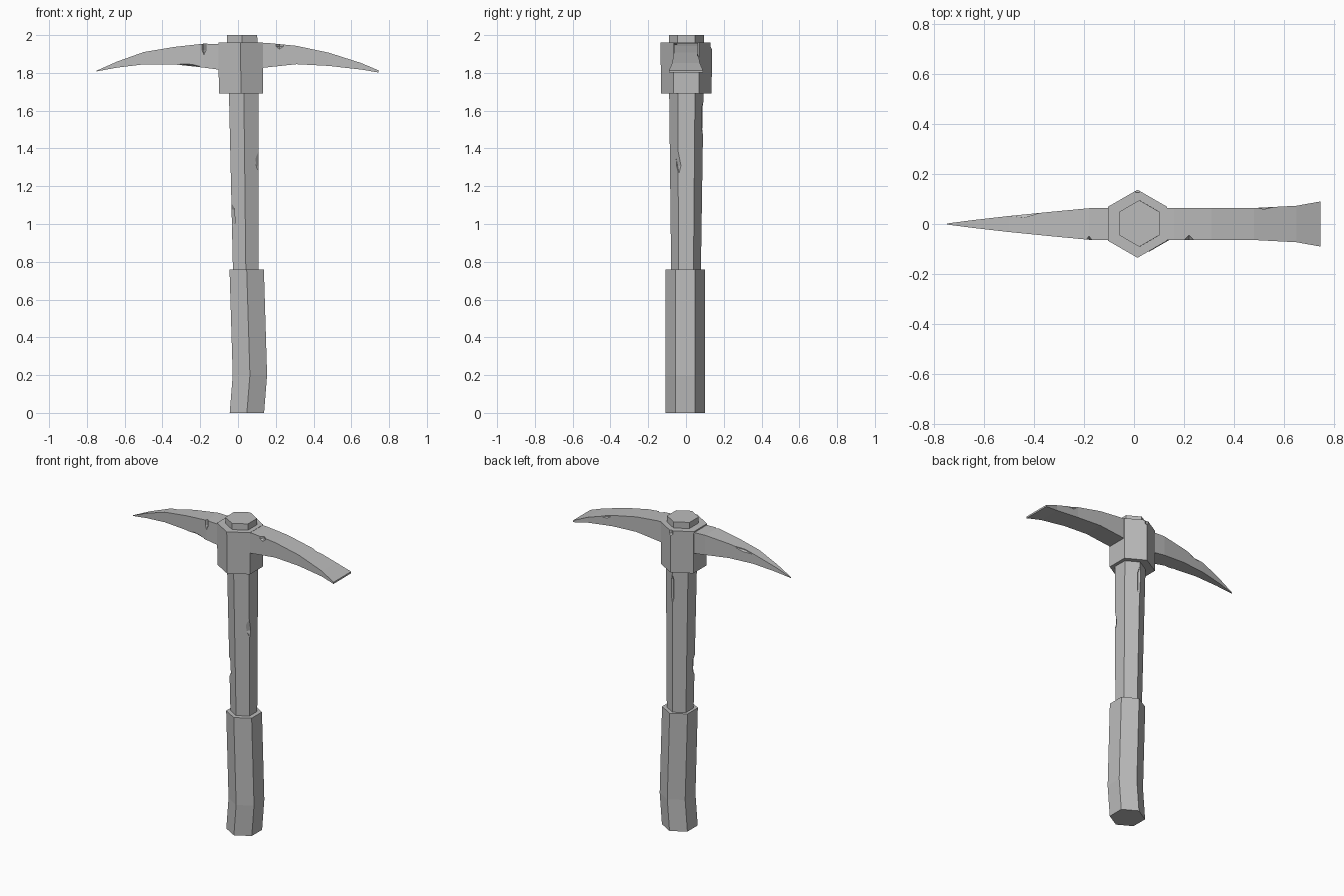
import bpy, bmesh, math
from mathutils import Vector

cube = bpy.data.objects.get("Cube")
if cube:
    bpy.data.objects.remove(cube, do_unlink=True)

grey = bpy.data.materials.new("plain_grey")
grey.use_nodes = True
grey.diffuse_color = (0.5, 0.5, 0.5, 1)
grey.node_tree.nodes["Principled BSDF"].inputs["Base Color"].default_value = (0.5, 0.5, 0.5, 1)


def loft(name, rings):
    """Skin a list of equal-sized point rings and cap both ends."""
    bm = bmesh.new()
    loops = [[bm.verts.new(p) for p in ring] for ring in rings]
    n = len(loops[0])
    for a, b in zip(loops, loops[1:]):
        for i in range(n):
            j = (i + 1) % n
            bm.faces.new((a[i], a[j], b[j], b[i]))
    bm.faces.new(loops[0])
    bm.faces.new(loops[-1])
    bmesh.ops.recalc_face_normals(bm, faces=bm.faces)
    mesh = bpy.data.meshes.new(name)
    bm.to_mesh(mesh)
    bm.free()
    mesh.materials.append(grey)
    obj = bpy.data.objects.new(name, mesh)
    bpy.context.collection.objects.link(obj)
    return obj


def hexagon(x, y, z, radius):
    angles = [math.radians(30 + 60 * k) for k in range(6)]
    return [(x + radius * math.cos(a), y + radius * math.sin(a), z) for a in angles]


def blade_ring(x, low, high, half):
    return [(x, -half, low), (x, half, low), (x, half, high), (x, -half, high)]


def chip(obj, place, size, tilt=(0, 0, 0)):
    """Knock a diamond-shaped notch out of a part."""
    bpy.ops.mesh.primitive_uv_sphere_add(segments=4, ring_count=2, radius=1, location=place, rotation=tilt)
    cutter = bpy.context.object
    cutter.scale = size
    cutter.data.materials.append(grey)
    mod = obj.modifiers.new("chip", "BOOLEAN")
    mod.operation, mod.solver, mod.object = "DIFFERENCE", "EXACT", cutter
    bpy.context.view_layer.update()
    result = bpy.data.meshes.new_from_object(obj.evaluated_get(bpy.context.evaluated_depsgraph_get()))
    obj.modifiers.clear()
    obj.data = result
    bpy.data.objects.remove(cutter, do_unlink=True)


# Handle: grip sleeve, tapering shaft and the hub around its top
grip = loft("grip", [hexagon(0.047, -0.004, 0, 0.105),
                     hexagon(0.063, -0.004, 0.2, 0.105),
                     hexagon(0.046, -0.004, 0.76, 0.105)])
shaft = loft("shaft", [hexagon(0.042, 0, 0.7, 0.078),
                       hexagon(0.031, 0.002, 1.69, 0.091),
                       hexagon(0.021, 0.002, 2.0, 0.093)])
hub = loft("hub", [hexagon(0.015, 0.002, 1.69, 0.134),
                   hexagon(0.014, 0.001, 1.96, 0.136)])

# Pointed blade: x, underside, top, half width
spike = loft("pointed_blade", [blade_ring(*s) for s in (
    (-0.05, 1.81, 1.95, 0.065),
    (-0.18, 1.828, 1.955, 0.063),
    (-0.34, 1.845, 1.937, 0.048),
    (-0.5, 1.845, 1.91, 0.032),
    (-0.64, 1.828, 1.86, 0.016),
    (-0.748, 1.808, 1.812, 0.002))])

# Chisel blade, flaring at its tip
chisel = loft("chisel_blade", [blade_ring(*s) for s in (
    (0.07, 1.82, 1.96, 0.064),
    (0.16, 1.83, 1.958, 0.064),
    (0.31, 1.846, 1.943, 0.064),
    (0.48, 1.837, 1.907, 0.064),
    (0.65, 1.818, 1.853, 0.073),
    (0.745, 1.802, 1.813, 0.09))])

# Wear notches on the wood
chip(shaft, (0.118, -0.055, 1.36), (0.03, 0.03, 0.11), (0.2, 0, 0))
chip(shaft, (-0.037, -0.045, 1.04), (0.028, 0.03, 0.075))
chip(shaft, (0.035, 0.1, 1.56), (0.03, 0.025, 0.12))

# Wear notches on the metal
chip(hub, (0.014, 0.142, 1.96), (0.05, 0.02, 0.04))
chip(spike, (-0.18, -0.066, 1.95), (0.015, 0.02, 0.06))
chip(spike, (-0.27, -0.058, 1.832), (0.1, 0.018, 0.018), (0, 0.1, 0))
chip(spike, (-0.44, 0.043, 1.925), (0.1, 0.02, 0.02), (0, -0.15, 0.1))
chip(chisel, (0.22, -0.066, 1.955), (0.025, 0.025, 0.03))
chip(chisel, (0.52, 0.068, 1.898), (0.05, 0.01, 0.02), (0, 0.25, 0))
